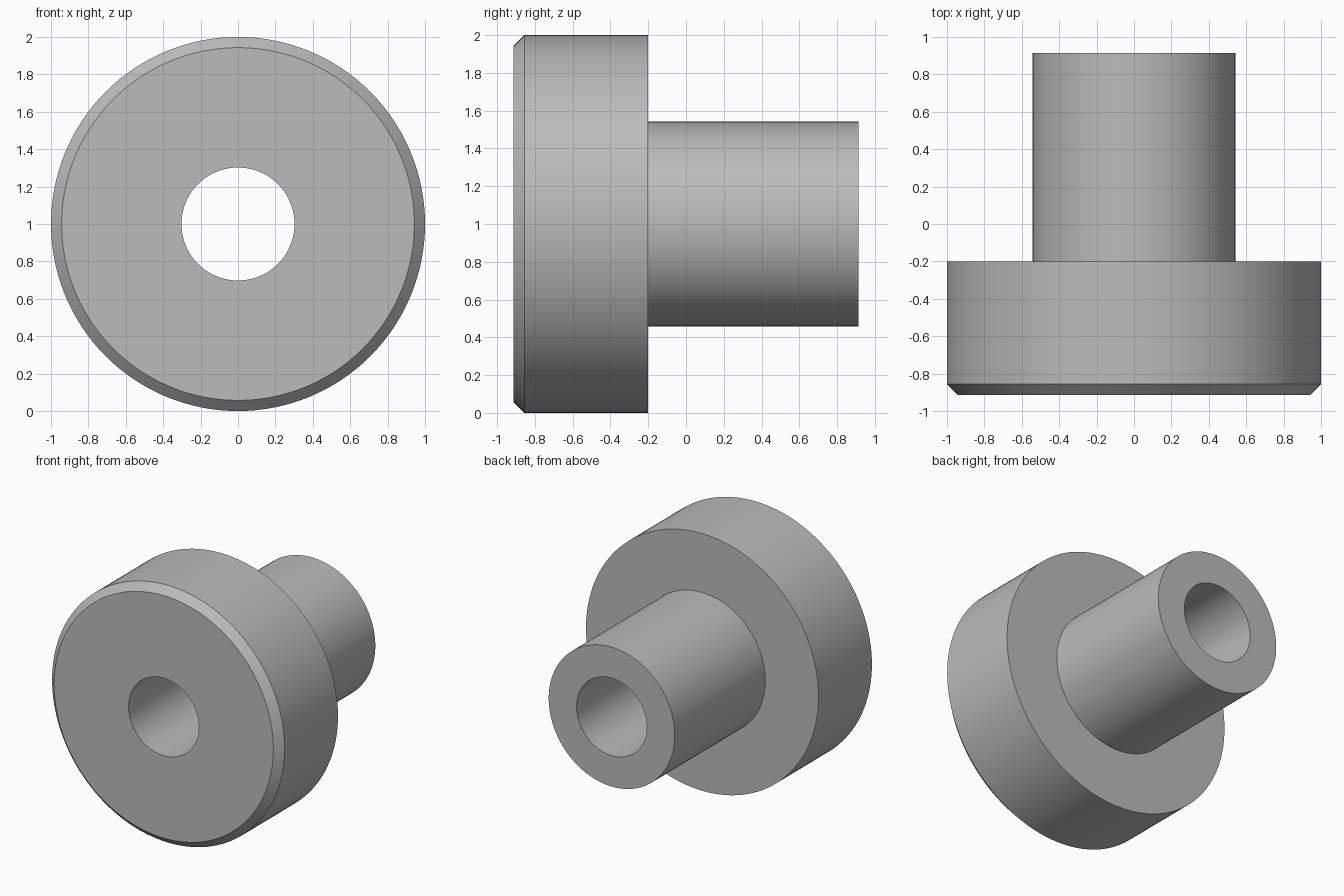
import bpy
import bmesh
from math import cos, sin, tau, radians

cube = bpy.data.objects.get("Cube")
if cube:
    bpy.data.objects.remove(cube, do_unlink=True)

SEGMENTS = 128
AXIS_HEIGHT = 1.0
BORE, STEM, FLANGE, CHAMFER = 0.302, 0.542, 1.0, 0.057
FRONT, SHOULDER, BACK = -0.913, -0.2, 0.913

# Plain grey material
grey = bpy.data.materials.new("plain_grey")
grey.use_nodes = True
colour = (0.5, 0.5, 0.5, 1.0)
grey.diffuse_color = colour
grey.node_tree.nodes["Principled BSDF"].inputs["Base Color"].default_value = colour


def lathe(name, profile, material):
    """Turn a closed (radius, y) profile around the front-to-back axis."""
    bm = bmesh.new()
    rings = []
    for i in range(SEGMENTS):
        a = tau * i / SEGMENTS
        rings.append([bm.verts.new((r * cos(a), y, r * sin(a))) for r, y in profile])
    n = len(profile)
    for i, ring in enumerate(rings):
        following = rings[(i + 1) % SEGMENTS]
        for j in range(n):
            k = (j + 1) % n
            bm.faces.new((ring[j], ring[k], following[k], following[j]))
    bmesh.ops.recalc_face_normals(bm, faces=bm.faces)
    mesh = bpy.data.meshes.new(name)
    bm.to_mesh(mesh)
    bm.free()
    mesh.materials.append(material)
    obj = bpy.data.objects.new(name, mesh)
    bpy.context.collection.objects.link(obj)
    return obj


# Flanged bushing: chamfered disc, narrower stem, straight through bore
bushing = lathe("flanged_bushing", [
    (BORE, FRONT),
    (FLANGE - CHAMFER, FRONT),
    (FLANGE, FRONT + CHAMFER),
    (FLANGE, SHOULDER),
    (STEM, SHOULDER),
    (STEM, BACK),
    (BORE, BACK),
], grey)
bushing.location.z = AXIS_HEIGHT

# Smooth round walls, crisp rims
bpy.ops.object.select_all(action="DESELECT")
bushing.select_set(True)
bpy.context.view_layer.objects.active = bushing
bpy.ops.object.shade_smooth_by_angle(angle=radians(30))
